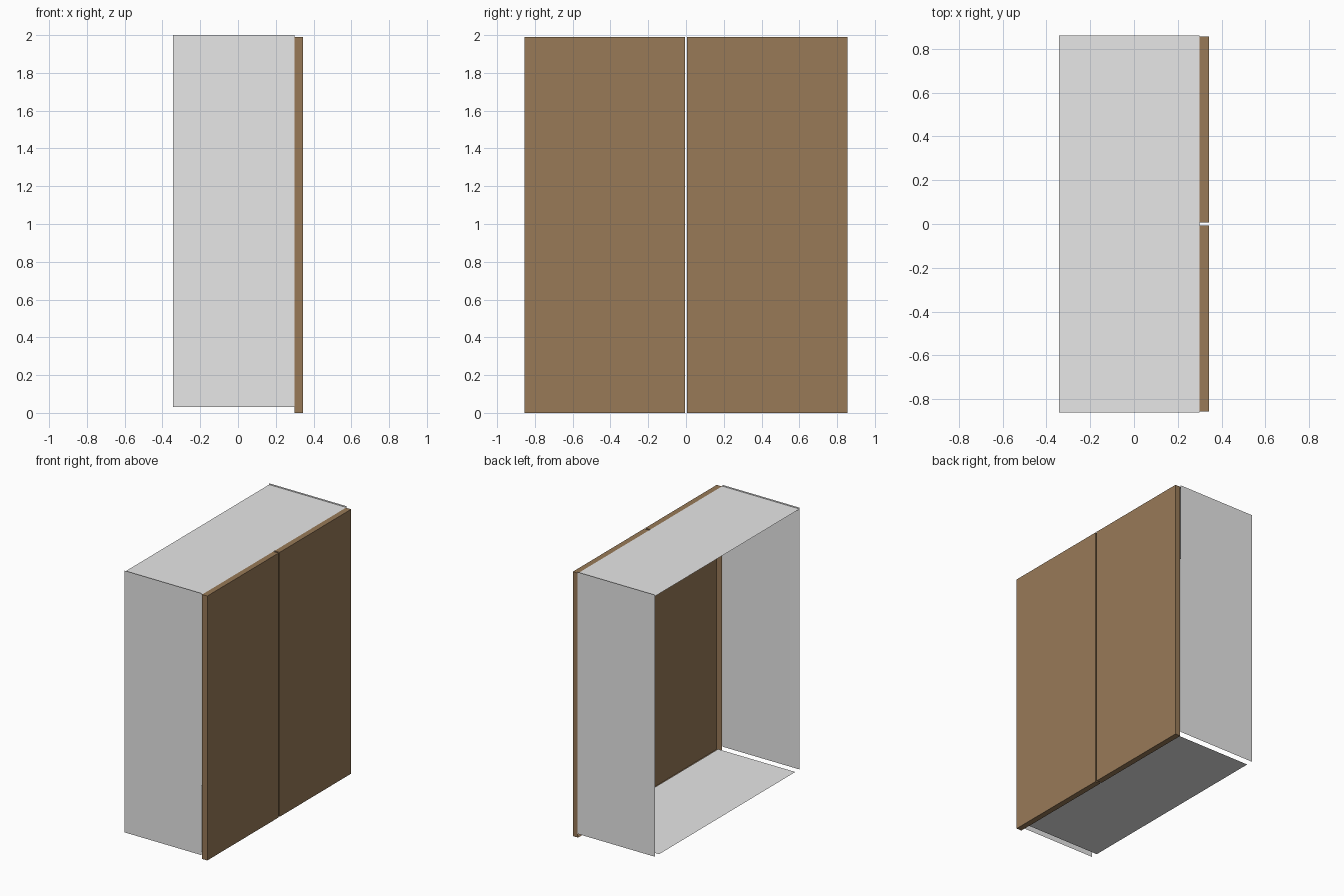
import bpy, bmesh

if "Cube" in bpy.data.objects:
    bpy.data.objects.remove(bpy.data.objects["Cube"])


def material(name, rgb):
    m = bpy.data.materials.new(name)
    m.diffuse_color = (*rgb, 1)
    m.use_nodes = True
    m.node_tree.nodes["Principled BSDF"].inputs["Base Color"].default_value = m.diffuse_color
    return m


GREY = material("pale_grey", (0.8, 0.8, 0.8))
BROWN = material("wood_brown", (0.314, 0.194, 0.097))


def finish(name, bm, mat):
    me = bpy.data.meshes.new(name)
    bm.to_mesh(me)
    bm.free()
    me.materials.append(mat)
    ob = bpy.data.objects.new(name, me)
    bpy.context.collection.objects.link(ob)
    return ob


def sheet(name, corners, mat):
    """Single flat panel from four corners."""
    bm = bmesh.new()
    bm.faces.new([bm.verts.new(c) for c in corners])
    return finish(name, bm, mat)


def open_box(name, lo, hi, mat):
    """Box whose -x face is left open."""
    bm = bmesh.new()
    bmesh.ops.create_cube(bm, size=1)
    for v in bm.verts:
        v.co = [lo[i] if v.co[i] < 0 else hi[i] for i in range(3)]
    bm.normal_update()
    back = [f for f in bm.faces if f.normal.x < -0.5]
    bmesh.ops.delete(bm, geom=back, context='FACES_ONLY')
    return finish(name, bm, mat)


X0, X1, X2 = -0.343, 0.30, 0.343   # back, door back, door front
Y, Z0, Z1 = 0.86, 0.03, 2.0


def level(name, half, z, up):
    c = [(X0, -half, z), (X1, -half, z), (X1, half, z), (X0, half, z)]
    sheet(name, c if up else c[::-1], GREY)


# Carcass: thin sheets, open at the back
level("top_panel", Y, 1.99, True)
level("bottom_panel", 0.81, Z0, False)

for side, s in (("left", -1), ("right", 1)):
    # Side panel
    c = [(X0, s * Y, Z0), (X1, s * Y, Z0), (X1, s * Y, Z1), (X0, s * Y, Z1)]
    sheet(side + "_side_panel", c if s < 0 else c[::-1], GREY)
    # Door with a hollow back
    y0, y1 = sorted((s * 0.006, s * 0.855))
    open_box(side + "_door", (X1, y0, 0), (X2, y1, 1.99), BROWN)
